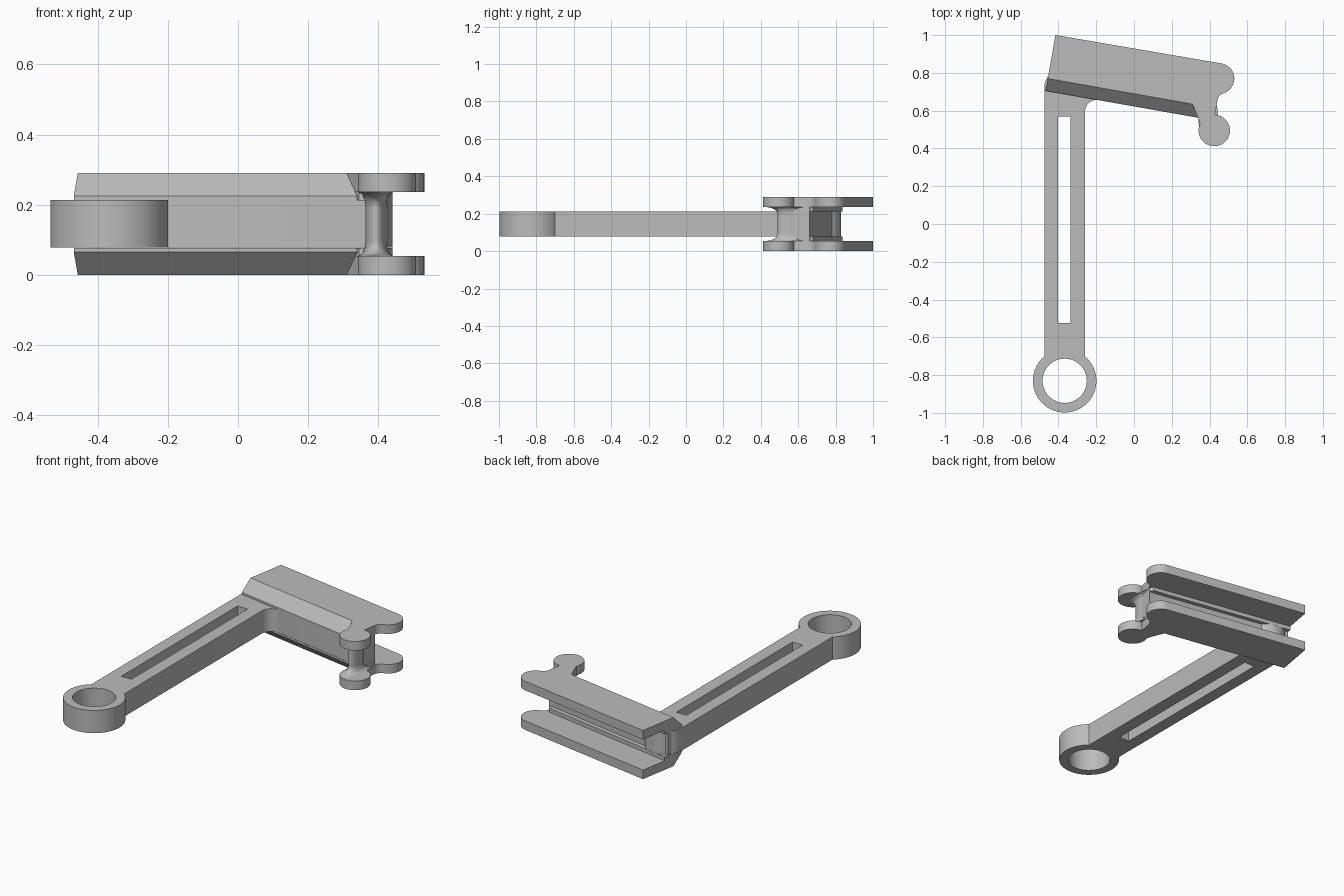
import bpy, bmesh, math
from mathutils import Vector

if "Cube" in bpy.data.objects:
    bpy.data.objects.remove(bpy.data.objects["Cube"], do_unlink=True)

grey = bpy.data.materials.new("plain grey")
grey.use_nodes = True
grey.diffuse_color = (0.5, 0.5, 0.5, 1)
grey.node_tree.nodes["Principled BSDF"].inputs["Base Color"].default_value = (0.5, 0.5, 0.5, 1)

HEIGHT = 0.29
MID = HEIGHT / 2
TILT = math.radians(-10)
CORNER = Vector((-0.468, 0.705))


def head(u, v):
    """Plan point from distance along and behind the tilted front wall."""
    c, s = math.cos(TILT), math.sin(TILT)
    return (CORNER.x + u * c - v * s, CORNER.y + u * s + v * c)


def arc(cx, cy, r, start, end, n=32):
    angles = [math.radians(start + (end - start) * i / n) for i in range(n + 1)]
    return [(cx + r * math.cos(a), cy + r * math.sin(a)) for a in angles]


def finish(name, mesh):
    bm = bmesh.new()
    bm.from_mesh(mesh)
    bmesh.ops.remove_doubles(bm, verts=bm.verts, dist=0.0001)
    bmesh.ops.recalc_face_normals(bm, faces=bm.faces)
    bm.to_mesh(mesh)
    bm.free()
    mesh.materials.clear()
    mesh.materials.append(grey)
    obj = bpy.data.objects.new(name, mesh)
    bpy.context.collection.objects.link(obj)
    bpy.ops.object.select_all(action='DESELECT')
    obj.select_set(True)
    bpy.context.view_layer.objects.active = obj
    bpy.ops.object.shade_smooth_by_angle(angle=math.radians(30))
    return obj


def plan_part(name, loops, low, high):
    """Extrude a plan outline, with further loops as holes."""
    curve = bpy.data.curves.new(name + " outline", 'CURVE')
    curve.dimensions = '2D'
    curve.fill_mode = 'BOTH'
    curve.extrude = (high - low) / 2
    for loop in loops:
        spline = curve.splines.new('POLY')
        spline.points.add(len(loop) - 1)
        for point, (x, y) in zip(spline.points, loop):
            point.co = (x, y, 0, 1)
        spline.use_cyclic_u = True
    helper = bpy.data.objects.new(name + " outline", curve)
    bpy.context.collection.objects.link(helper)
    bpy.context.view_layer.update()
    graph = bpy.context.evaluated_depsgraph_get()
    mesh = bpy.data.meshes.new_from_object(helper.evaluated_get(graph))
    bpy.data.objects.remove(helper, do_unlink=True)
    for v in mesh.vertices:
        v.co.z += (low + high) / 2
    return finish(name, mesh)


def loft(name, rings):
    """Skin a stack of matching rings and cap both ends."""
    bm = bmesh.new()
    rows = [[bm.verts.new(p) for p in ring] for ring in rings]
    n = len(rows[0])
    for a, b in zip(rows, rows[1:]):
        for i in range(n):
            j = (i + 1) % n
            bm.faces.new((a[i], a[j], b[j], b[i]))
    bm.faces.new(rows[0])
    bm.faces.new(rows[-1])
    mesh = bpy.data.meshes.new(name)
    bm.to_mesh(mesh)
    bm.free()
    return finish(name, mesh)


# Long arm: eye ring, slotted bar, corner fillet and rounded end
ARM_LOW, ARM_HIGH = 0.078, 0.213
ARM_X = -0.367
outline = arc(ARM_X, -0.83, 0.168, 130, 410, 64)
outline += arc(-0.198, 0.596, 0.061, 180, 80, 12)
outline += arc(ARM_X, 0.72, 0.108, 0, 180)
hole = arc(ARM_X, -0.83, 0.117, 0, 354, 59)
slot = [(-0.402, -0.525), (-0.335, -0.525), (-0.335, 0.57), (-0.402, 0.57)]
plan_part("arm", [outline, hole, slot], ARM_LOW, ARM_HIGH)

# Web joining the two plates, running into the neck at the right
neck_side = [(0.425, 0.575), (0.44, 0.66)]
plan_part("web", [[head(0, 0), head(0.82, 0)] + neck_side
                  + [head(0.87, 0.108), head(0, 0.108)]], ARM_LOW, ARM_HIGH)

# Plate outline with a back lobe and a front round knob
plate = [head(0, 0.066), head(0, 0.30)]
plate += arc(0.45, 0.77, 0.081, 80, -72)
plate += arc(0.487, 0.648, 0.046, 105, 170, 8)
plate += arc(0.425, 0.495, 0.083, 88, -205, 48)
plate += [head(0.82, 0), head(0.778, 0.066)]

rail = [head(0, 0.066), head(0.778, 0.066), (0.345, 0.57)] + neck_side
rail += [head(0.885, 0.133), head(0, 0.133)]

# Plates, inner rails and sloped front edges, mirrored top and bottom
for side, flip in (("upper", False), ("lower", True)):
    def level(z):
        return HEIGHT - z if flip else z

    def slab(name, loop, a, b):
        plan_part(side + " " + name, [loop], min(level(a), level(b)), max(level(a), level(b)))

    slab("plate", plate, 0.236, HEIGHT)
    slab("rail", rail, ARM_HIGH, 0.236)
    section = [(0, ARM_HIGH), (0, 0.225), (0.066, HEIGHT), (0.066, ARM_HIGH)]
    ends = []
    for at_right in (0, 1):
        ends.append([(*head(at_right * (0.82 - 0.64 * v), v), level(z)) for v, z in section])
    loft(side + " front bevel", ends)

# Neck post flaring into both knobs
rings = []
for k in range(-16, 17):
    t = k / 16
    s = max(0, (abs(t) - 0.55) / 0.45)
    flare = 1 - math.sqrt(max(0, 1 - s * s))
    rx, ry = 0.03 + 0.022 * flare, 0.07 + 0.07 * flare
    ring = []
    for i in range(32):
        a = math.tau * i / 32
        ring.append((0.393 + rx * math.cos(a), 0.56 + ry * math.sin(a), MID + 0.092 * t))
    rings.append(ring)
loft("neck", rings)
